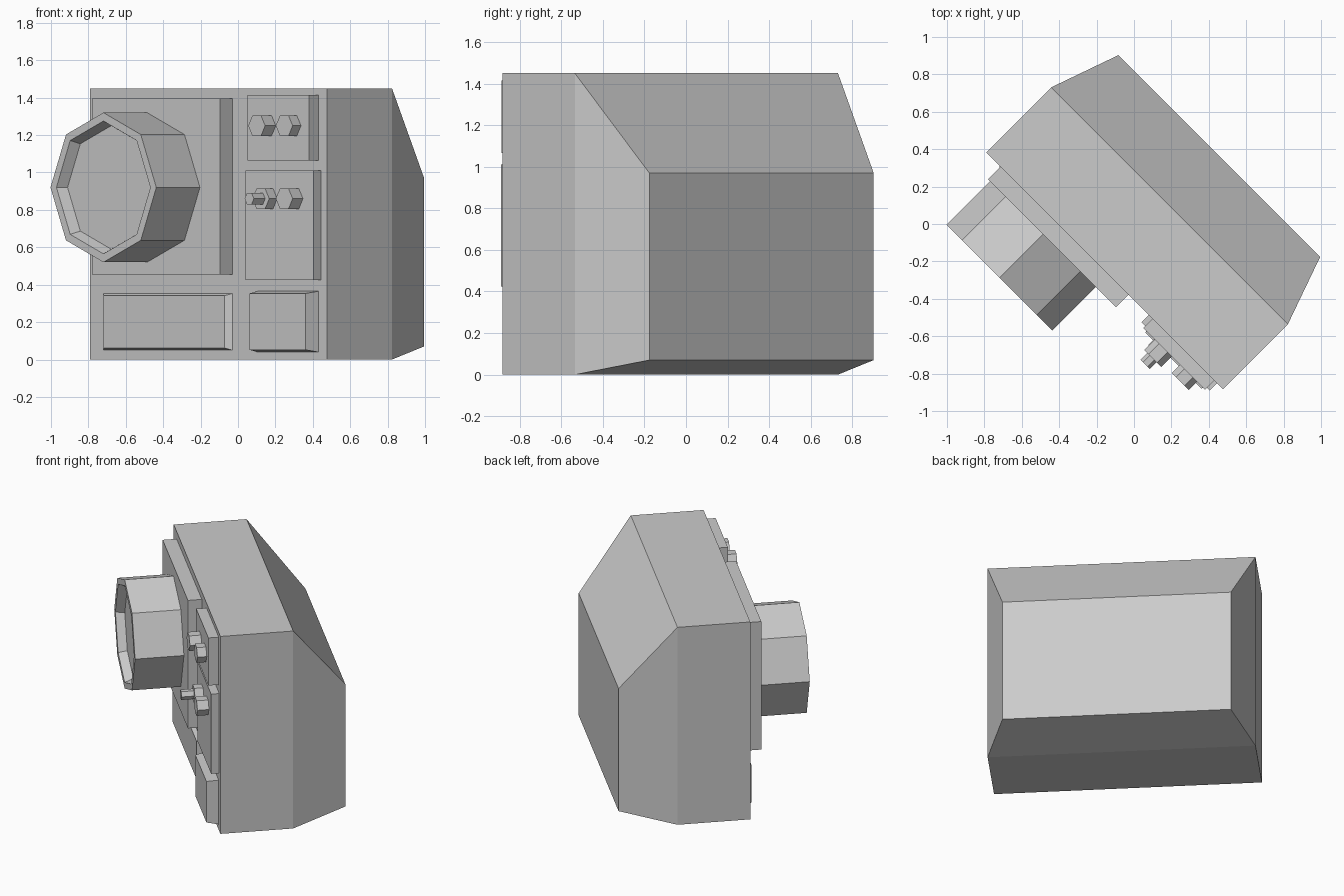
import bpy, bmesh, math
from mathutils import Matrix

if "Cube" in bpy.data.objects:
    bpy.data.objects.remove(bpy.data.objects["Cube"])

grey = bpy.data.materials.new("body grey")
grey.diffuse_color = (0.6, 0.6, 0.6, 1)
grey.use_nodes = True
grey.node_tree.nodes["Principled BSDF"].inputs["Base Color"].default_value = grey.diffuse_color

# Panel frame: local x runs along the panel, local y is up, local z points out of the panel
r = math.sqrt(0.5)
FRAME = Matrix(((r, 0, -r, -0.1575), (-r, 0, -r, -0.25), (0, 1, 0, 0), (0, 0, 0, 1)))


def rect(x0, x1, y0, y1, d):
    return [(x0, y0, d), (x1, y0, d), (x1, y1, d), (x0, y1, d)]


def ngon(n, cx, cy, rad, d):
    return [(cx + rad * math.cos(2 * math.pi * i / n),
             cy + rad * math.sin(2 * math.pi * i / n), d) for i in range(n)]


def loft(name, sections):
    """Closed solid skinned through a list of matching outlines."""
    bm = bmesh.new()
    rings = [[bm.verts.new(p) for p in s] for s in sections]
    for a, b in zip(rings, rings[1:]):
        for i in range(len(a)):
            j = (i + 1) % len(a)
            bm.faces.new((a[i], a[j], b[j], b[i]))
    bm.faces.new(rings[0][::-1])
    bm.faces.new(rings[-1])
    bmesh.ops.recalc_face_normals(bm, faces=bm.faces)
    bm.transform(FRAME)
    mesh = bpy.data.meshes.new(name)
    bm.to_mesh(mesh)
    bm.free()
    mesh.materials.append(grey)
    ob = bpy.data.objects.new(name, mesh)
    bpy.context.collection.objects.link(ob)
    return ob


# Case with tapered back
loft("case", [rect(-0.895, 0.895, 0, 1.45, 0),
              rect(-0.895, 0.895, 0, 1.45, -0.492),
              rect(-0.763, 0.763, 0.07, 0.97, -0.867)])

# Raised panels: name, x range, height range, thickness, side taper, top/bottom taper
for name, x0, x1, y0, y1, d, t, ty in [
        ("main_panel", -0.786, 0.182, 0.455, 1.395, 0.094, 0, 0),
        ("upper_knob_panel", 0.363, 0.83, 1.065, 1.415, 0.07, 0, 0),
        ("lower_knob_panel", 0.334, 0.85, 0.425, 1.01, 0.055, 0, 0),
        ("wide_lower_panel", -0.795, 0.18, 0.05, 0.353, 0.03, 0.03, 0.012),
        ("small_lower_panel", 0.37, 0.83, 0.04, 0.365, 0.08, 0.018, 0.012)]:
    loft(name, [rect(x0, x1, y0, y1, 0),
                rect(x0 + t, x1 - t, y0 + ty, y1 - ty, d)])

# Octagonal barrel with a shallow recessed front
loft("barrel", [ngon(8, -0.371, 0.92, 0.4, 0.09),
                ngon(8, -0.371, 0.92, 0.4, 0.424),
                ngon(8, -0.371, 0.92, 0.355, 0.424),
                ngon(8, -0.371, 0.92, 0.33, 0.365)])

# Hexagonal knobs
for name, x, y, rad, d0, d1 in [
        ("upper_left_knob", 0.514, 1.25, 0.064, 0.065, 0.15),
        ("upper_right_knob", 0.705, 1.25, 0.064, 0.065, 0.133),
        ("lower_left_knob", 0.51, 0.86, 0.064, 0.05, 0.115),
        ("lower_left_post", 0.508, 0.86, 0.035, 0.11, 0.2),
        ("lower_right_knob", 0.705, 0.86, 0.064, 0.05, 0.133)]:
    loft(name, [ngon(6, x, y, rad, d0), ngon(6, x, y, rad, d1)])
